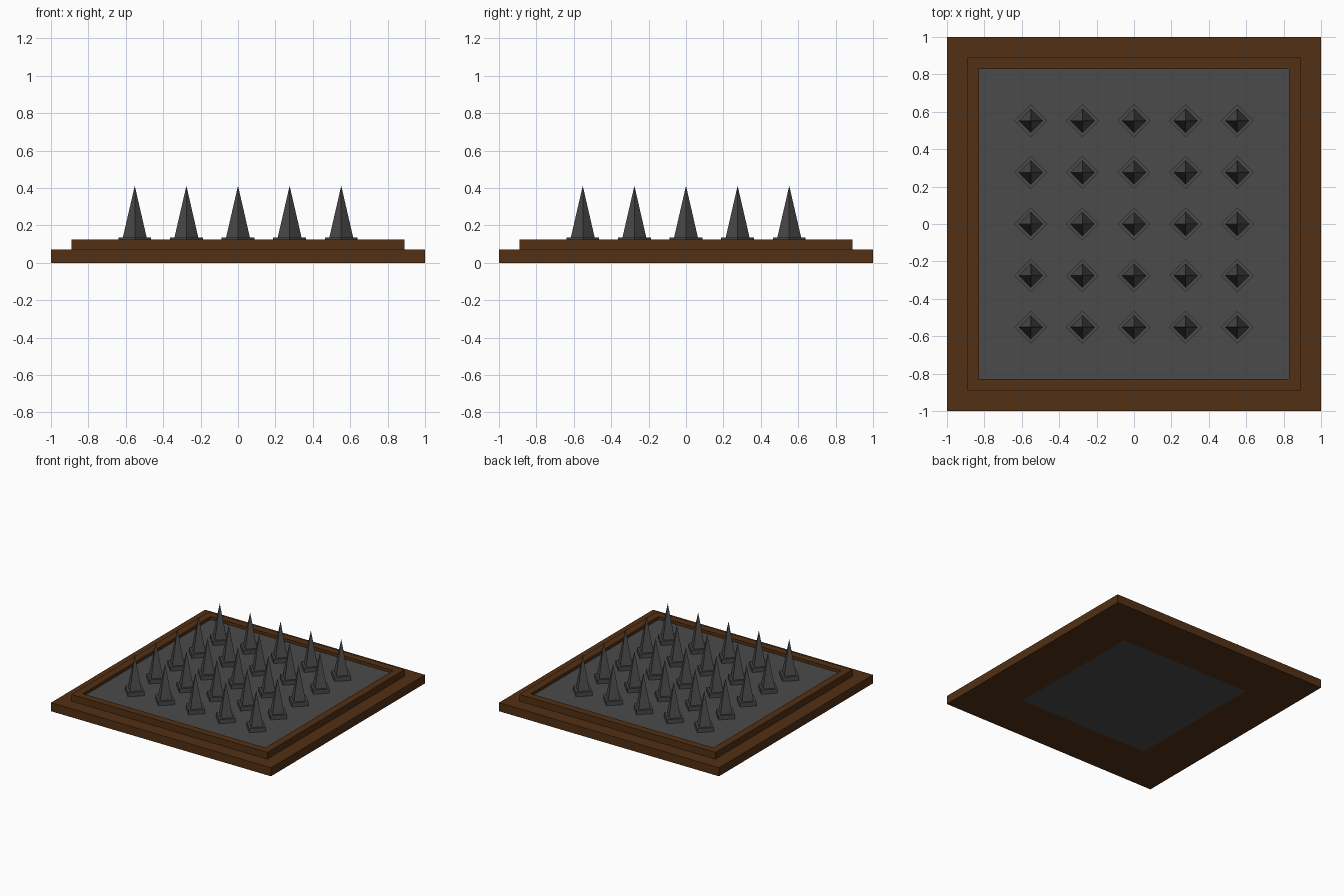
import bpy, bmesh, math

if "Cube" in bpy.data.objects:
    bpy.data.objects.remove(bpy.data.objects["Cube"])


def material(name, rgb):
    m = bpy.data.materials.new(name)
    m.diffuse_color = (*rgb, 1)
    m.use_nodes = True
    m.node_tree.nodes["Principled BSDF"].inputs["Base Color"].default_value = m.diffuse_color
    return m


def make_object(name, bm, mat):
    bmesh.ops.recalc_face_normals(bm, faces=bm.faces[:])
    me = bpy.data.meshes.new(name)
    bm.to_mesh(me)
    bm.free()
    me.materials.append(mat)
    ob = bpy.data.objects.new(name, me)
    bpy.context.collection.objects.link(ob)
    return ob


def square_sweep(name, profile, mat, closed=False):
    """Sweep a (half width, z) profile around a square; open ends are capped."""
    bm = bmesh.new()
    corners = ((-1, -1), (1, -1), (1, 1), (-1, 1))
    rings = [[bm.verts.new((cx * r, cy * r, z)) for cx, cy in corners]
             for r, z in profile]
    pairs = list(zip(rings, rings[1:]))
    if closed:
        pairs.append((rings[-1], rings[0]))
    else:
        bm.faces.new(rings[0])
        bm.faces.new(rings[-1])
    for a, b in pairs:
        for i in range(4):
            j = (i + 1) % 4
            bm.faces.new((a[i], a[j], b[j], b[i]))
    return make_object(name, bm, mat)


def four_sided(name, r1, r2, z0, z1, mat):
    """Four-sided cone or prism with its corners on the x and y axes."""
    bm = bmesh.new()
    bmesh.ops.create_cone(bm, cap_ends=True, segments=4,
                          radius1=r1, radius2=r2, depth=z1 - z0)
    bmesh.ops.translate(bm, verts=bm.verts, vec=(0, 0, (z0 + z1) / 2))
    return make_object(name, bm, mat)


wood = material("brown_wood", (0.085, 0.03, 0.007))
iron = material("dark_iron", (0.07, 0.07, 0.07))

# Stepped wooden frame, open in the middle
square_sweep("wooden_frame", [(0.595, 0), (1, 0), (1, 0.07), (0.89, 0.07),
                              (0.89, 0.125), (0.83, 0.125), (0.83, 0.07),
                              (0.595, 0.07)], wood, closed=True)

# Metal plate resting in the frame, showing through underneath
square_sweep("metal_plate", [(0.595, 0), (0.595, 0.07), (0.83, 0.07),
                             (0.83, 0.1)], iron)

# Grid of spikes, each on a diamond-shaped foot
foot = four_sided("spike_foot", 0.088, 0.088, 0.1, 0.134, iron)
spike = four_sided("spike", 0.064, 0, 0.134, 0.412, iron)
for ob in (foot, spike):
    for i in range(25):
        part = ob if i == 0 else ob.copy()
        if i:
            bpy.context.collection.objects.link(part)
        part.location = ((i % 5 - 2) * 0.276, (i // 5 - 2) * 0.276, 0)
